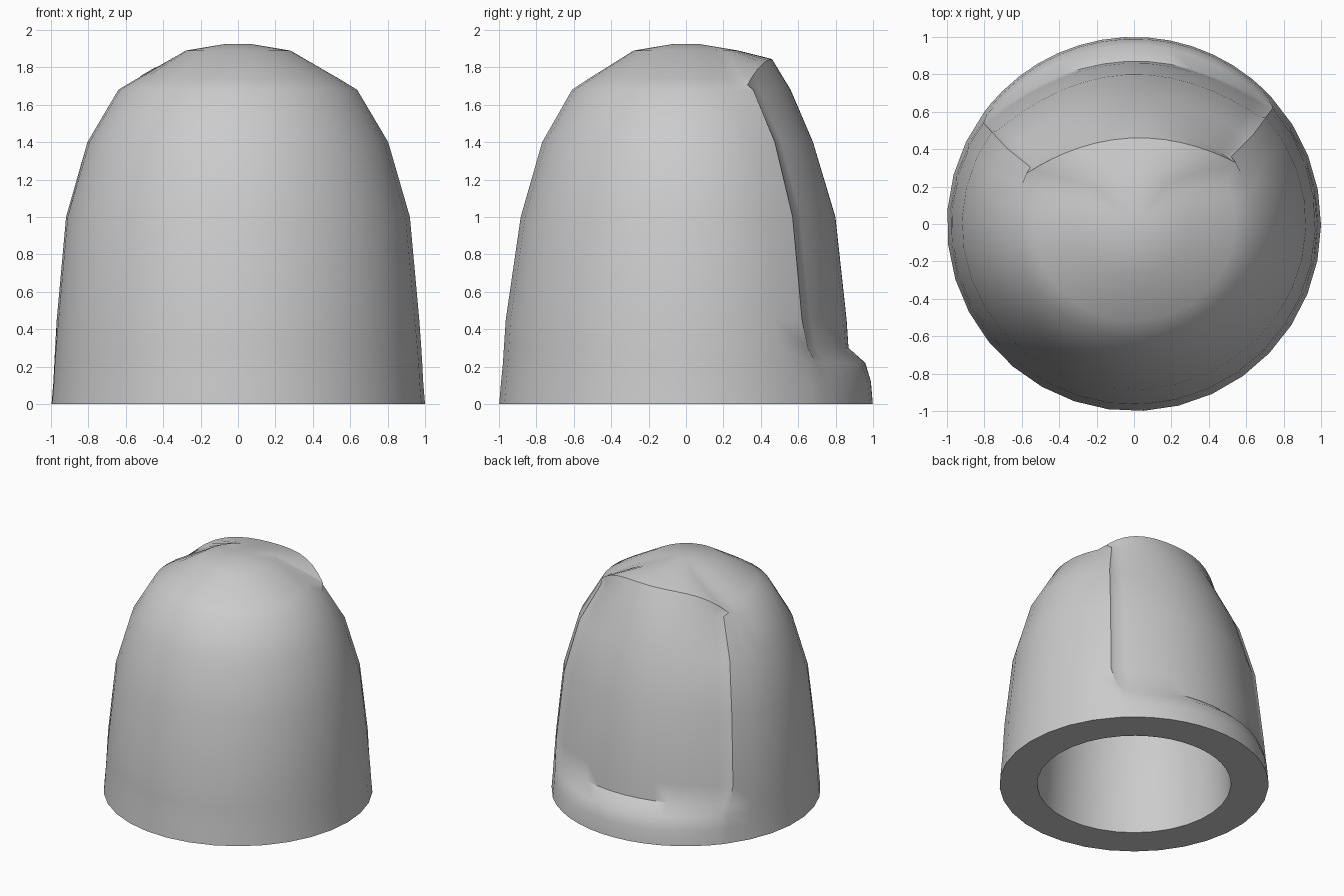
import bpy, bmesh
from math import sin, cos, radians, pi
from mathutils import Matrix

cube = bpy.data.objects.get("Cube")
if cube:
    bpy.data.objects.remove(cube, do_unlink=True)

grey = bpy.data.materials.new("plain grey")
grey.use_nodes = True
colour = (0.6, 0.6, 0.6, 1)
grey.diffuse_color = colour
grey.node_tree.nodes["Principled BSDF"].inputs["Base Color"].default_value = colour

# Outer levels: height, x radius, y radius, nail half angle, nail depth (None = plain skin)
LEVELS = [
    (0.00, 1.00, 1.00, 50, None),
    (0.12, 0.99, 0.99, 50, None),
    (0.22, 0.985, 0.98, 50, 0.96),
    (0.30, 0.98, 0.975, 51, 0.87),
    (0.45, 0.97, 0.965, 53, 0.86),
    (1.00, 0.92, 0.885, 53, 0.80),
    (1.40, 0.805, 0.77, 55, 0.68),
    (1.68, 0.64, 0.61, 57, 0.56),
    (1.74, 0.54, 0.52, 58, "tip"),
    (1.89, 0.28, 0.28, 46, None),
    (1.925, 0.07, 0.07, 46, None),
]
# Inner levels: height, radius
CAVITY = [(0, 0.72), (0.4, 0.70), (1.0, 0.65), (1.35, 0.54), (1.55, 0.38), (1.65, 0.15)]

NAIL = [-1, -0.94] + [-0.84 + 0.14 * i for i in range(13)] + [0.94, 1]
SKIN_STEPS = 24
NAIL_TURN = radians(3)  # the nail sits slightly towards the right side


def nail_point(t, z, rx, ry, half, depth):
    """Point on the back, t runs from -1 to 1 across the nail."""
    a = t * half
    if depth is None:
        return rx * sin(a), ry * cos(a), z
    if depth == "tip":
        x = 0.56 * sin(a) / sin(half)
        s = abs(x) / 0.56
        return x, 0.46 - 0.16 * s ** 2, 1.845 - 0.14 * s ** 4
    edge_x, edge_y = rx * sin(half), ry * cos(half)
    x = edge_x * sin(a) / sin(half)
    if abs(t) == 1:
        return x, edge_y, z
    edge_y -= 0.02 if z > 0.25 else 0
    return x, depth - (depth - edge_y) * (x / edge_x) ** 2, z


def ring(bm, z, rx, ry, half, depth):
    half = radians(half)
    points = [nail_point(t, z, rx, ry, half, depth) for t in NAIL]
    for i in range(1, SKIN_STEPS):
        a = half + (2 * pi - 2 * half) * i / SKIN_STEPS
        points.append((rx * sin(a), ry * cos(a), z))
    return [bm.verts.new(p) for p in points]


def bridge(bm, low, high):
    for i in range(len(low)):
        j = (i + 1) % len(low)
        bm.faces.new((low[i], low[j], high[j], high[i]))


# Hollow fingertip cap: cavity ceiling, inner wall, flat rim, outer skin and nail
bm = bmesh.new()
rings = [ring(bm, z, r, r, 50, None) for z, r in reversed(CAVITY)]
rings += [ring(bm, *level) for level in LEVELS]
for low, high in zip(rings, rings[1:]):
    bridge(bm, low, high)
bm.faces.new(rings[0])
bm.faces.new(rings[-1])
bmesh.ops.rotate(bm, verts=bm.verts, matrix=Matrix.Rotation(NAIL_TURN, 3, "Z"))
bmesh.ops.recalc_face_normals(bm, faces=bm.faces)

mesh = bpy.data.meshes.new("fingertip_cap")
bm.to_mesh(mesh)
bm.free()
mesh.materials.append(grey)
cap = bpy.data.objects.new("fingertip_cap", mesh)
bpy.context.collection.objects.link(cap)
bpy.context.view_layer.objects.active = cap
cap.select_set(True)
bpy.ops.object.shade_smooth_by_angle(angle=radians(35))
